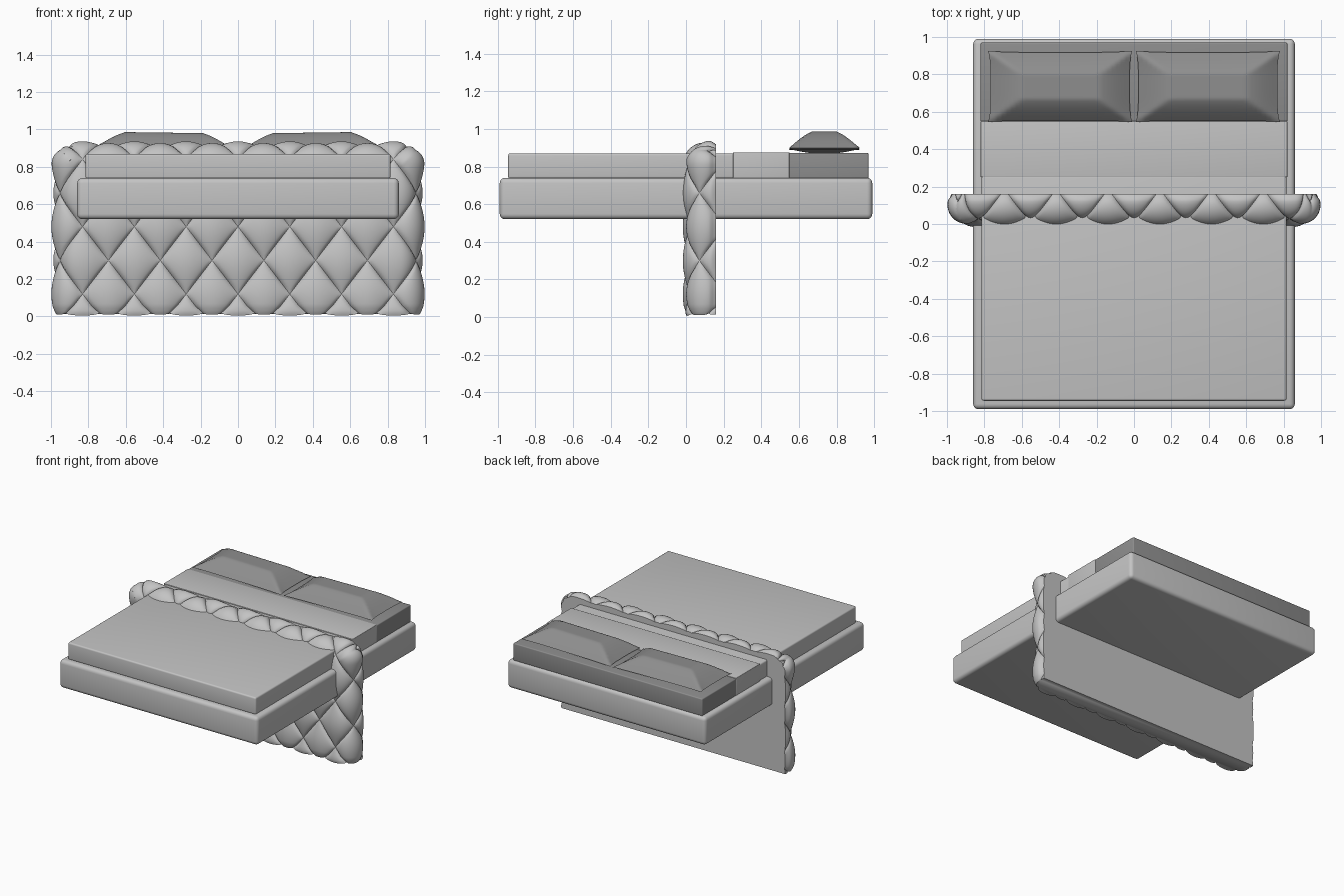
import bpy
import bmesh
import math
from mathutils import Vector

if "Cube" in bpy.data.objects:
    bpy.data.objects.remove(bpy.data.objects["Cube"], do_unlink=True)


def material(name, value):
    m = bpy.data.materials.new(name)
    m.use_nodes = True
    colour = (value, value, value, 1)
    m.diffuse_color = colour
    m.node_tree.nodes["Principled BSDF"].inputs["Base Color"].default_value = colour
    return m


light = material("light_grey_fabric", 0.55)
dark = material("dark_grey_linen", 0.27)


def finish(name, bm, mat, angle=40):
    bmesh.ops.recalc_face_normals(bm, faces=bm.faces)
    mesh = bpy.data.meshes.new(name)
    bm.to_mesh(mesh)
    bm.free()
    mesh.materials.append(mat)
    ob = bpy.data.objects.new(name, mesh)
    bpy.context.collection.objects.link(ob)
    bpy.ops.object.select_all(action="DESELECT")
    ob.select_set(True)
    bpy.context.view_layer.objects.active = ob
    bpy.ops.object.shade_smooth_by_angle(angle=math.radians(angle))
    return ob


def box(name, half_x, y0, y1, z0, z1, bevel, mat):
    bm = bmesh.new()
    bmesh.ops.create_cube(bm, size=1)
    for v in bm.verts:
        v.co = (v.co.x * 2 * half_x,
                (y0 + y1) / 2 + v.co.y * (y1 - y0),
                (z0 + z1) / 2 + v.co.z * (z1 - z0))
    bmesh.ops.bevel(bm, geom=bm.edges[:], offset=bevel, segments=4,
                    profile=0.5, affect="EDGES")
    return finish(name, bm, mat)


# Bed base, mattress and bedding
box("bed_base", 0.86, -0.99, 0.99, 0.52, 0.74, 0.028, light)
box("mattress", 0.815, -0.945, 0.26, 0.735, 0.87, 0.012, light)
box("folded_blanket", 0.82, 0.25, 0.55, 0.735, 0.875, 0.004, light)
box("sheet_end", 0.82, 0.545, 0.97, 0.735, 0.872, 0.008, dark)


# Tufted headboard: a diamond-quilted sheet wrapped round the edge of a panel
def headboard():
    n = 14                                   # grid cells per half diamond
    du, dv = 0.1385 / n, 0.18 / n
    cols, low, high = 107, -9, 68
    core_x, core_z, r = 0.865, 0.805, 0.10
    arc = r * math.pi / 2
    length = arc + 0.04
    max_x = cols * du - core_x
    max_z = 0.12 + high * dv - core_z
    bm = bmesh.new()
    grid = {}
    for i in range(-cols, cols + 1):
        for j in range(low, high + 1):
            u, v = i * du, 0.12 + j * dv
            ex, ez = max(abs(u) - core_x, 0), max(v - core_z, 0)
            t = max(ex / max_x, ez / max_z)
            out = Vector((math.copysign(ex, u), 0, ez))
            if t > 0:
                out.normalize()
            th = min(t * length / r, math.pi / 2)
            normal = out * math.sin(th) - Vector((0, math.cos(th), 0))
            core = Vector((max(-core_x, min(core_x, u)), 0.12, min(v, core_z)))
            p = core + normal * r
            p.y += max(t * length - arc, 0)
            # Puffed diamonds with creased seams
            a = abs(math.sin(math.pi * (i + j) / (2 * n)))
            b = abs(math.sin(math.pi * (i - j) / (2 * n)))
            puff = math.sqrt(a * b) * min(1, 0.35 + (1 - t) * 4)
            hem = min(1, (j - low) / 4)
            p += normal * 0.037 * puff * (0.5 + 0.5 * math.sqrt(hem))
            p.z += (1 - hem) * (0.014 - 0.016 * puff)
            p.z = max(p.z, 0)
            grid[i, j] = bm.verts.new(p)
    # Triangles follow the seams so that the creases stay straight
    for i in range(-cols, cols):
        for j in range(low, high):
            c = [grid[i, j], grid[i + 1, j], grid[i + 1, j + 1], grid[i, j + 1]]
            if (i + j + 1) % (2 * n) == 0:
                c = c[1:] + c[:1]
            bm.faces.new((c[0], c[1], c[2]))
            bm.faces.new((c[0], c[2], c[3]))
    # Flat back and underside
    back = [grid[-cols, j] for j in range(low, high + 1)]
    back += [grid[i, high] for i in range(1 - cols, cols + 1)]
    back += [grid[cols, j] for j in range(high - 1, low - 1, -1)]
    bm.faces.new(back)
    bm.faces.new([grid[i, low] for i in range(-cols, cols + 1)])
    finish("tufted_headboard", bm, light, 50)


headboard()


# Pillows: thin pinched rims rising to a raised middle
def pillow(name, side):
    n = 32
    bm = bmesh.new()
    layers = []
    for top in (True, False):
        grid = {}
        for i in range(n + 1):
            for j in range(n + 1):
                if not top and (i in (0, n) or j in (0, n)):
                    grid[i, j] = layers[0][i, j]
                    continue
                s, t = 2 * i / n - 1, 2 * j / n - 1
                x = 0.385 * s * (1 - 0.035 * (1 - t ** 4))
                y = 0.19 * t * (1 - 0.04 * (1 - s ** 4))
                d = min((1 - abs(s)) / 0.44, (1 - abs(t)) / 0.64, 1)
                rise = 0.55 * d + 0.45 * math.sin(d * math.pi / 2)
                z = 0.893 + (0.09 * rise + 0.005 * s if top else -0.022 * rise)
                grid[i, j] = bm.verts.new((side * (0.395 + x), 0.735 + y, z))
        layers.append(grid)
        for i in range(n):
            for j in range(n):
                bm.faces.new((grid[i, j], grid[i + 1, j],
                              grid[i + 1, j + 1], grid[i, j + 1]))
    finish(name, bm, dark)


pillow("left_pillow", 1)
pillow("right_pillow", -1)
